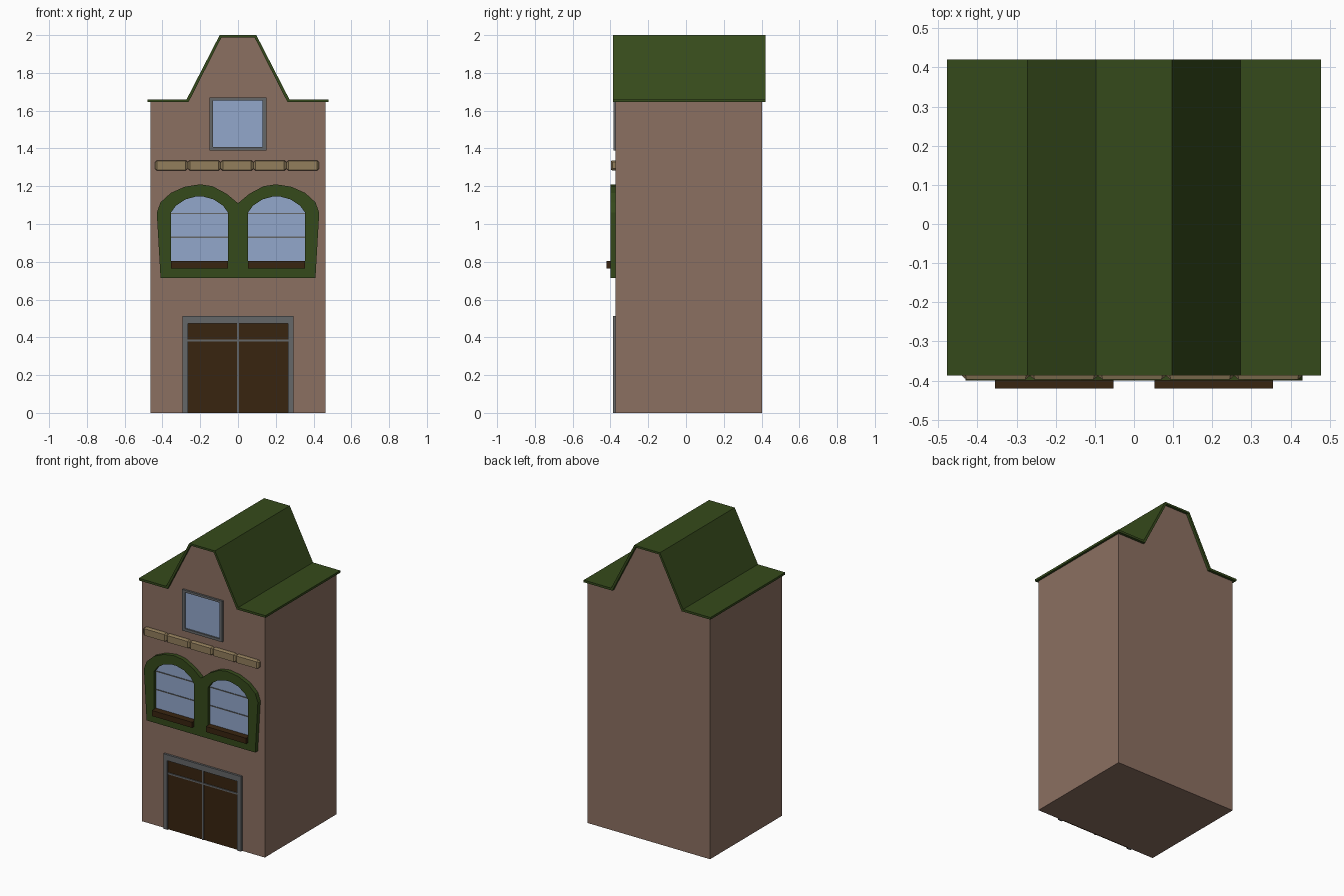
import bpy, bmesh
from math import radians

if "Cube" in bpy.data.objects:
    bpy.data.objects.remove(bpy.data.objects["Cube"])


def material(name, rgb):
    m = bpy.data.materials.new(name)
    m.diffuse_color = (*rgb, 1)
    m.use_nodes = True
    m.node_tree.nodes["Principled BSDF"].inputs["Base Color"].default_value = m.diffuse_color
    return m


BRICK = material("brick", (0.26, 0.16, 0.12))
GREEN = material("green", (0.036, 0.068, 0.011))
WOOD = material("dark_wood", (0.040, 0.018, 0.005))
GLASS = material("glass", (0.29, 0.39, 0.60))
STONE = material("sandstone", (0.29, 0.21, 0.107))
GREY = material("grey_trim", (0.13, 0.135, 0.14))
WALL = -0.372  # front wall plane


def prism(name, loops, y0, y1, mat):
    """Extrude x/z outlines from y0 to y1; inner loops become holes."""
    cu = bpy.data.curves.new(name, 'CURVE')
    cu.dimensions = '2D'
    cu.fill_mode = 'BOTH'
    cu.extrude = (y1 - y0) / 2
    for loop in loops:
        sp = cu.splines.new('POLY')
        sp.points.add(len(loop) - 1)
        for p, (x, z) in zip(sp.points, loop):
            p.co = (x, z, 0, 1)
        sp.use_cyclic_u = True
        sp.use_smooth = False
    ob = bpy.data.objects.new(name, cu)
    bpy.context.collection.objects.link(ob)
    ob.rotation_euler = (radians(90), 0, 0)
    ob.location.y = (y0 + y1) / 2
    bpy.ops.object.select_all(action='DESELECT')
    bpy.context.view_layer.objects.active = ob
    ob.select_set(True)
    bpy.ops.object.convert(target='MESH')
    ob = bpy.context.object
    bm = bmesh.new()
    bm.from_mesh(ob.data)
    bmesh.ops.remove_doubles(bm, verts=bm.verts, dist=1e-5)
    bmesh.ops.recalc_face_normals(bm, faces=bm.faces)
    for f in bm.faces:
        f.smooth = False
    bm.to_mesh(ob.data)
    bm.free()
    ob.data.materials.clear()
    ob.data.materials.append(mat)
    return ob


def rect(x0, x1, z0, z1):
    return [(x0, z0), (x1, z0), (x1, z1), (x0, z1)]


def box(name, x0, x1, z0, z1, y0, y1, mat):
    return prism(name, [rect(x0, x1, z0, z1)], y0, y1, mat)


def mirrored(half):
    """Complete an outline given from left to centre."""
    return half + [(-x, z) for x, z in reversed(half) if x != 0]


# Body with stepped gable
prism("house_body", [mirrored([(-0.463, 0), (-0.463, 1.648), (-0.263, 1.648), (-0.089, 1.988)])],
      WALL, 0.402, BRICK)

# Roof sheet following the gable
top = mirrored([(-0.478, 1.66), (-0.272, 1.66), (-0.097, 2.0)])
under = mirrored([(-0.478, 1.645), (-0.262, 1.645), (-0.088, 1.987)])
prism("roof", [top + under[::-1]], -0.387, 0.42, GREEN)

# Attic window
prism("attic_window_frame", [rect(-0.152, 0.150, 1.39, 1.67), rect(-0.132, 0.130, 1.408, 1.655)],
      -0.385, WALL + 0.005, GREY)
box("attic_window_glass", -0.14, 0.14, 1.40, 1.66, -0.375, WALL + 0.005, GLASS)

# Row of chamfered cornice stones
for i in range(5):
    x = -0.44 + i * 0.174
    stone = box(f"cornice_stone_{i + 1}", x, x + 0.174, 1.283, 1.337, -0.398, WALL + 0.02, STONE)
    bev = stone.modifiers.new("chamfer", 'BEVEL')
    bev.width = 0.01
    bev.segments = 1

# Double arched window surround
outer = mirrored([(-0.41, 0.713), (-0.43, 1.06), (-0.41, 1.115), (-0.355, 1.165), (-0.28, 1.198),
                  (-0.20, 1.21), (-0.135, 1.20), (-0.06, 1.16), (0, 1.11)])
arch = [(-0.151, 0.765), (-0.151, 1.06), (-0.125, 1.097), (-0.075, 1.130), (-0.02, 1.145)]
holes = [[(x + cx, z) for x, z in mirrored(arch)] for cx in (-0.204, 0.204)]
prism("arched_surround", [outer] + holes, -0.40, WALL + 0.005, GREEN)

# Arched glass, glazing bars and sills
for side, cx in (("left", -0.204), ("right", 0.204)):
    pane = [(x * 1.03 + cx, z) for x, z in mirrored(arch)]
    prism(f"arched_glass_{side}", [pane], -0.376, WALL + 0.005, GLASS)
    for n, z in enumerate((0.93, 1.055)):
        box(f"glazing_bar_{side}_{n + 1}", cx - 0.151, cx + 0.151, z - 0.003, z + 0.003,
            -0.38, WALL, GREY)
    box(f"window_sill_{side}", cx - 0.151, cx + 0.151, 0.765, 0.803, -0.42, WALL, WOOD)

# Double door with frame, mullion and transom
frame = mirrored([(-0.293, 0), (-0.293, 0.512)]) + [(0.264, 0), (0.264, 0.472), (-0.264, 0.472), (-0.264, 0)]
prism("door_frame", [frame], -0.386, WALL + 0.005, GREY)
box("door_leaves", -0.264, 0.264, 0, 0.472, -0.376, WALL + 0.005, WOOD)
box("door_mullion", -0.006, 0.006, 0, 0.472, -0.382, WALL, GREY)
box("door_transom", -0.264, 0.264, 0.378, 0.389, -0.382, WALL, GREY)
